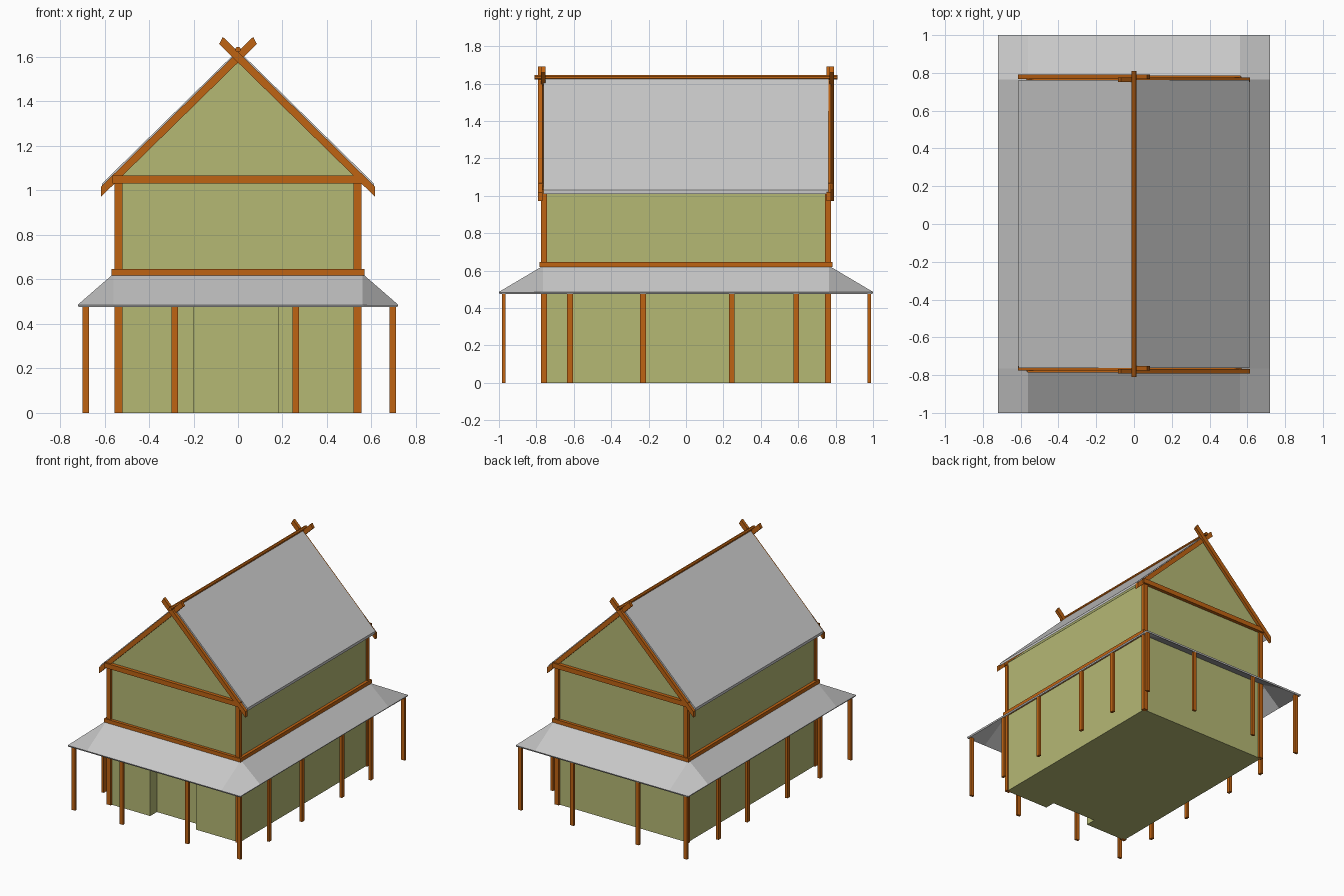
import bpy
import bmesh
import math

cube = bpy.data.objects.get("Cube")
if cube:
    bpy.data.objects.remove(cube, do_unlink=True)


def material(name, colour):
    m = bpy.data.materials.new(name)
    m.use_nodes = True
    m.diffuse_color = (*colour, 1)
    m.node_tree.nodes["Principled BSDF"].inputs["Base Color"].default_value = (*colour, 1)
    return m


PLASTER = material("olive plaster", (0.46, 0.48, 0.175))
TIMBER = material("orange timber", (0.52, 0.125, 0.006))
ROOFING = material("grey roofing", (0.58, 0.58, 0.58))


def finish(name, bm, mat):
    mesh = bpy.data.meshes.new(name)
    bm.to_mesh(mesh)
    bm.free()
    mesh.materials.append(mat)
    obj = bpy.data.objects.new(name, mesh)
    bpy.context.collection.objects.link(obj)
    return obj


def prism(name, profile, y0, y1, mat):
    """Extrude an x-z outline along y."""
    bm = bmesh.new()
    face = bm.faces.new([bm.verts.new((x, y0, z)) for x, z in profile])
    made = bmesh.ops.extrude_face_region(bm, geom=[face], use_keep_orig=True)["geom"]
    moved = [v for v in made if isinstance(v, bmesh.types.BMVert)]
    bmesh.ops.translate(bm, verts=moved, vec=(0, y1 - y0, 0))
    bmesh.ops.recalc_face_normals(bm, faces=bm.faces)
    return finish(name, bm, mat)


def box(name, centre, size, z0, z1, mat=TIMBER):
    """Box given by plan centre, plan size and height range."""
    x, hx = centre[0], size[0] / 2
    y, hy = centre[1], size[1] / 2
    outline = [(x - hx, z0), (x + hx, z0), (x + hx, z1), (x - hx, z1)]
    return prism(name, outline, y - hy, y + hy, mat)


# Walls with gables, and a shallow entrance recess in the front
walls = prism("walls", [(-0.545, 0), (0.545, 0), (0.545, 1.055), (0, 1.59), (-0.545, 1.055)],
              -0.76, 0.76, PLASTER)
cutter = box("entrance_cutter", (-0.01, -0.76), (0.38, 0.16), -0.1, 0.6, PLASTER)
cutter.hide_render = True
cut = walls.modifiers.new("entrance", 'BOOLEAN')
cut.object = cutter
cut.solver = 'EXACT'
bpy.context.view_layer.objects.active = walls
bpy.ops.object.modifier_apply(modifier=cut.name)
bpy.data.objects.remove(cutter, do_unlink=True)

# Main roof
prism("main_roof", [(-0.612, 1.03), (0, 1.63), (0.612, 1.03), (0.612, 1.01), (0, 1.61), (-0.612, 1.01)],
      -0.762, 0.762, ROOFING)

# Skirt roof: ring of eight panels sloping down from the walls
bm = bmesh.new()
xs, ys = (-0.72, -0.56, 0.56, 0.72), (-1, -0.765, 0.765, 1)
grid = [[bm.verts.new((x, y, 0.625 if i in (1, 2) and j in (1, 2) else 0.486))
         for j, y in enumerate(ys)] for i, x in enumerate(xs)]
for i in range(3):
    for j in range(3):
        if (i, j) != (1, 1):
            bm.faces.new((grid[i][j], grid[i + 1][j], grid[i + 1][j + 1], grid[i][j + 1]))
skirt = finish("skirt_roof", bm, ROOFING)
thick = skirt.modifiers.new("thickness", 'SOLIDIFY')
thick.thickness = 0.012
thick.offset = -1

# Crossed gable boards, one lapped over the other
for end, ey in (("front", -1), ("back", 1)):
    for side, s in (("left", 1), ("right", -1)):
        inner = 0.768 if s == -ey else 0.752
        board = [(s * 0.615, 1.017), (s * 0.615, 0.972), (-s * 0.085, 1.658), (-s * 0.068, 1.69)]
        prism(f"{end}_{side}_gable_board", board, ey * inner, ey * (inner + 0.023), TIMBER)
        box(f"{end}_{side}_corner_post", (s * 0.538, ey * 0.759), (0.036, 0.03), 0, 1.03)
    box(f"{end}_tie_beam", (0, ey * 0.768), (1.13, 0.036), 1.032, 1.068)
    box(f"{end}_middle_beam", (0, ey * 0.765), (1.136, 0.034), 0.618, 0.646)
for side, s in (("left", 1), ("right", -1)):
    box(f"{side}_middle_beam", (s * 0.55, 0), (0.034, 1.55), 0.618, 0.646)

# Ridge pole
pole = [(0.013 * math.cos(a * math.pi / 4 + math.pi / 8), 1.633 + 0.013 * math.sin(a * math.pi / 4 + math.pi / 8))
        for a in range(8)]
prism("ridge_pole", pole, -0.81, 0.81, TIMBER)

# Slim posts under the skirt roof
for end, ey in (("front", -0.975), ("back", 0.98)):
    for n, x in enumerate((-0.685, -0.285, 0.26, 0.695)):
        box(f"{end}_skirt_post_{n + 1}", (x, ey), (0.03, 0.018), 0, 0.48)
for side, x in (("left", 0.695), ("right", -0.685)):
    for n, y in enumerate((-0.62, -0.23, 0.245, 0.59)):
        box(f"{side}_skirt_post_{n + 1}", (x, y), (0.02, 0.03), 0, 0.485)
